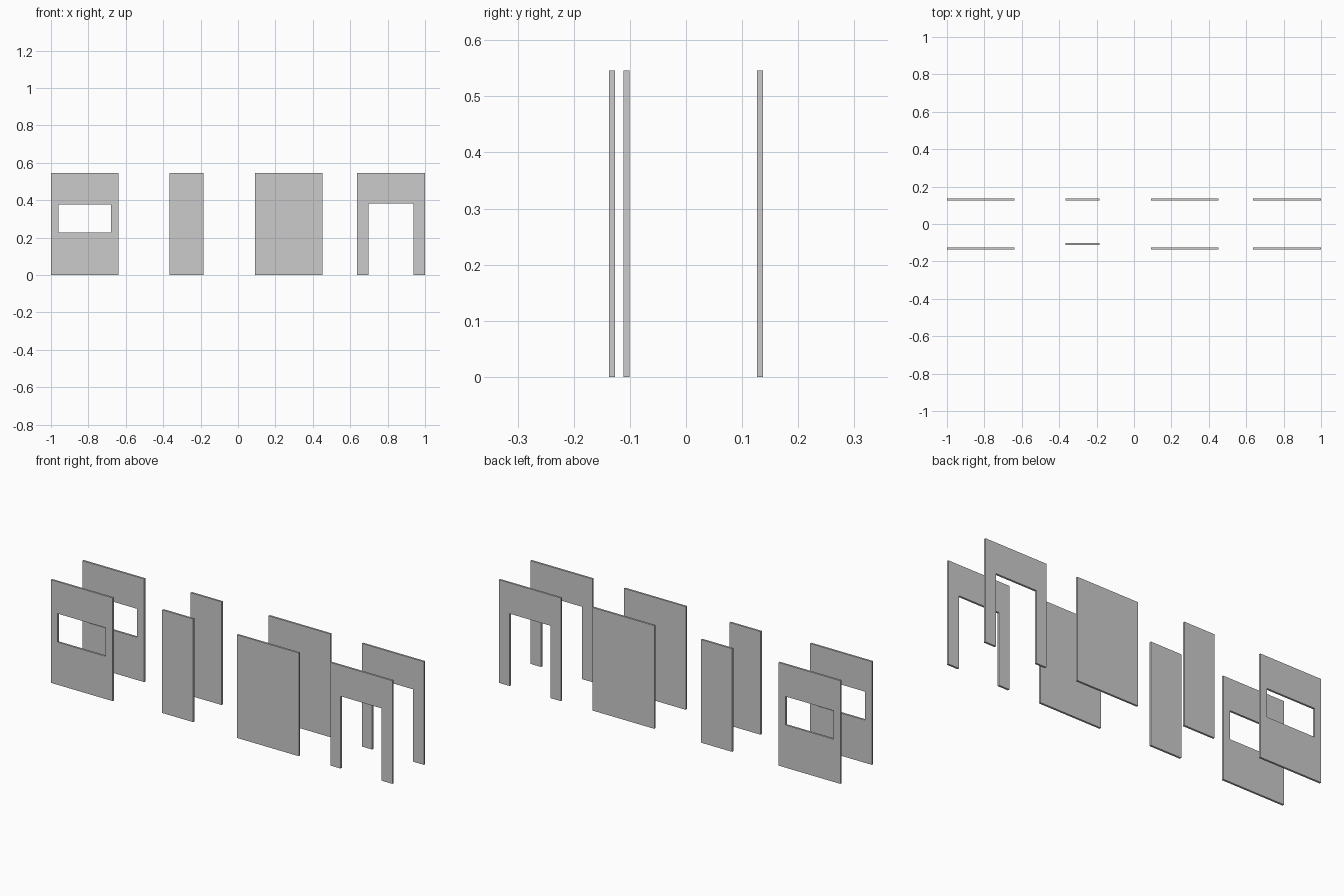
import bpy, bmesh

if "Cube" in bpy.data.objects:
    bpy.data.objects.remove(bpy.data.objects["Cube"])

HEIGHT = 0.546
THICK = 0.0105


def rect(x0, x1, z0, z1):
    return [(x0, z0), (x1, z0), (x1, z1), (x0, z1)]


def panel(name, y, outline, hole=None):
    """Upright slab: an x-z outline (optionally a frame round a hole) extruded along y."""
    bm = bmesh.new()
    outer = [bm.verts.new((x, y, z)) for x, z in outline]
    if hole:
        inner = [bm.verts.new((x, y, z)) for x, z in hole]
        n = len(outer)
        for i in range(n):
            j = (i + 1) % n
            bm.faces.new((outer[i], outer[j], inner[j], inner[i]))
    else:
        bm.faces.new(outer)
    ext = bmesh.ops.extrude_face_region(bm, geom=bm.faces[:], use_keep_orig=True)
    moved = [v for v in ext["geom"] if isinstance(v, bmesh.types.BMVert)]
    bmesh.ops.translate(bm, verts=moved, vec=(0, THICK, 0))
    bmesh.ops.recalc_face_normals(bm, faces=bm.faces[:])
    mesh = bpy.data.meshes.new(name)
    bm.to_mesh(mesh)
    bm.free()
    obj = bpy.data.objects.new(name, mesh)
    bpy.context.collection.objects.link(obj)


# Wall panel shapes
window_outline = rect(-1.0, -0.638, 0, HEIGHT)
window_hole = rect(-0.961, -0.679, 0.226, 0.377)
half_outline = rect(-0.366, -0.185, 0, HEIGHT)
full_outline = rect(0.09, 0.452, 0, HEIGHT)
door_outline = [(0.637, 0), (0.697, 0), (0.697, 0.383), (0.937, 0.383),
                (0.937, 0), (1.0, 0), (1.0, HEIGHT), (0.637, HEIGHT)]

# Front and back rows; the front half-width panel sits slightly further in
for side, y, half_y in (("front", -0.137, -0.111), ("back", 0.1265, 0.1265)):
    panel(side + "_window_wall", y, window_outline, window_hole)
    panel(side + "_half_wall", half_y, half_outline)
    panel(side + "_full_wall", y, full_outline)
    panel(side + "_door_wall", y, door_outline)
